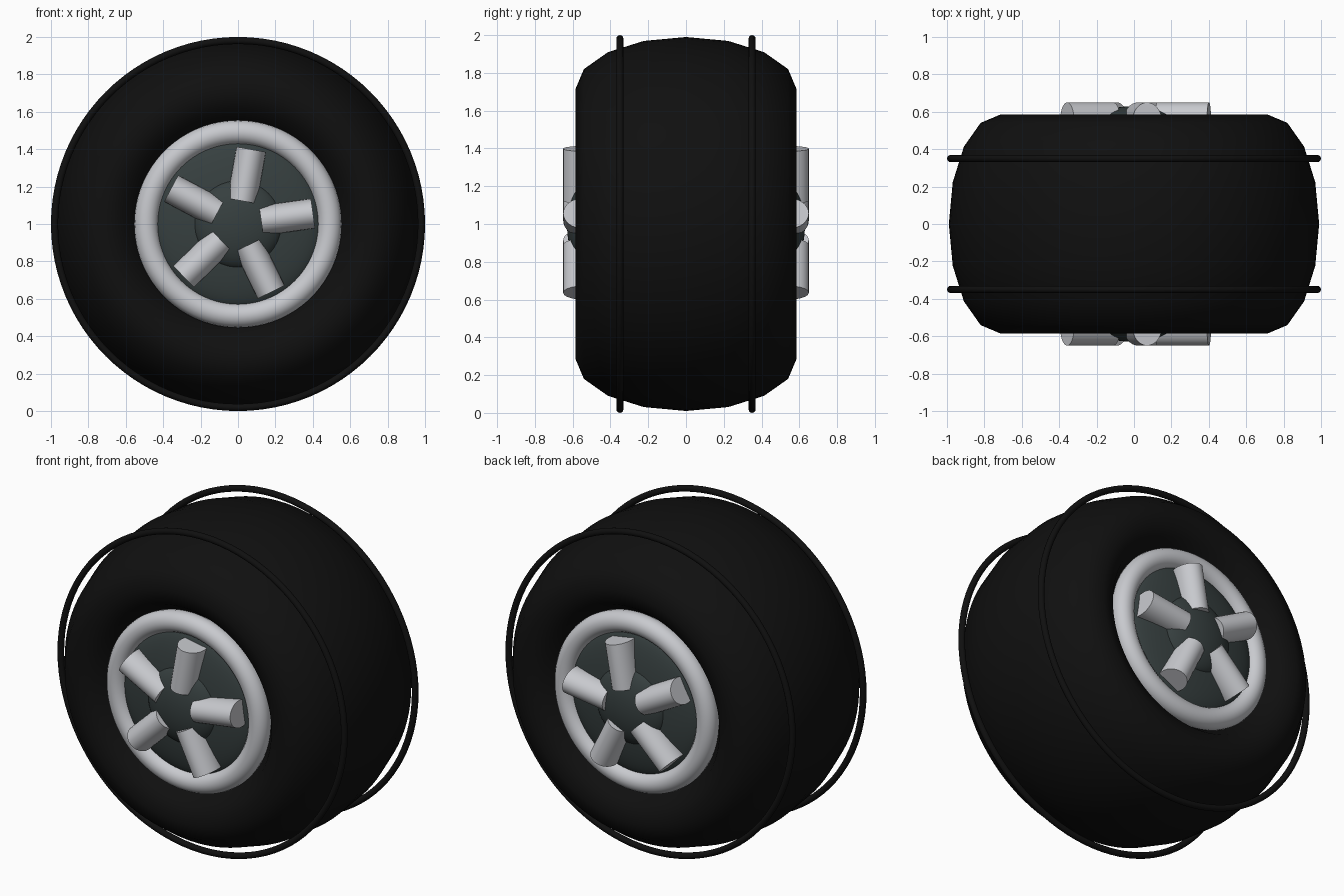
import bpy, bmesh, math
from mathutils import Matrix, Vector

if "Cube" in bpy.data.objects:
    bpy.data.objects.remove(bpy.data.objects["Cube"])

Z0 = 1.0  # axle height


def mat(name, col):
    m = bpy.data.materials.new(name)
    m.diffuse_color = (*col, 1)
    m.use_nodes = True
    m.node_tree.nodes["Principled BSDF"].inputs["Base Color"].default_value = m.diffuse_color
    return m


RUBBER = mat("black_rubber", (0.005, 0.005, 0.005))
SILVER = mat("silver", (0.58, 0.59, 0.62))
DARK = mat("dark_grey_green", (0.037, 0.05, 0.05))


def finish(bm, name, material, angle=50):
    bmesh.ops.recalc_face_normals(bm, faces=bm.faces)
    me = bpy.data.meshes.new(name)
    bm.to_mesh(me)
    bm.free()
    ob = bpy.data.objects.new(name, me)
    bpy.context.collection.objects.link(ob)
    me.materials.append(material)
    bpy.ops.object.select_all(action='DESELECT')
    ob.select_set(True)
    bpy.context.view_layer.objects.active = ob
    bpy.ops.object.shade_smooth_by_angle(angle=math.radians(angle))
    return ob


def ring(name, major, r_rad, r_y, y, material, segs=96, sides=16):
    """Ring around the axle (y axis) with an elliptical section."""
    bm = bmesh.new()
    rows = []
    for i in range(segs):
        a = 2 * math.pi * i / segs
        row = []
        for j in range(sides):
            t = 2 * math.pi * j / sides
            r = major + r_rad * math.cos(t)
            row.append(bm.verts.new((r * math.cos(a), y + r_y * math.sin(t), Z0 + r * math.sin(a))))
        rows.append(row)
    for i in range(segs):
        p, q = rows[i], rows[(i + 1) % segs]
        for j in range(sides):
            k = (j + 1) % sides
            bm.faces.new((p[j], p[k], q[k], q[j]))
    return finish(bm, name, material)


def dome(name, radius, depth, y, material):
    """Flattened sphere with its pole on the axle."""
    bm = bmesh.new()
    m = (Matrix.Translation((0, y, Z0)) @ Matrix.Diagonal((radius, depth, radius, 1))
         @ Matrix.Rotation(math.pi / 2, 4, 'X'))
    bmesh.ops.create_uvsphere(bm, u_segments=64, v_segments=32, radius=1, matrix=m)
    return finish(bm, name, material)


def spoke(name, angle, y, material):
    """Oval bar lying along a radius."""
    r0, r1 = 0.125, 0.405
    bm = bmesh.new()
    m = (Matrix.Translation((0, y, Z0)) @ Matrix.Rotation(-angle, 4, 'Y')
         @ Matrix.Translation(((r0 + r1) / 2, 0, 0)) @ Matrix.Diagonal((1, 0.1, 0.08, 1))
         @ Matrix.Rotation(math.pi / 2, 4, 'Y'))
    bmesh.ops.create_cone(bm, cap_ends=True, segments=32, radius1=1, radius2=1,
                          depth=r1 - r0, matrix=m)
    return finish(bm, name, material)


# Tyre body
ring("tire", 0.715, 0.275, 0.585, 0, RUBBER)

# Both sides are mirror images
for side, s in (("front", -1), ("back", 1)):
    ring(f"{side}_tread_band", 0.981, 0.019, 0.019, s * 0.35, RUBBER, sides=12)
    ring(f"{side}_rim", 0.49, 0.065, 0.065, s * 0.485, SILVER)
    dome(f"{side}_wheel_disc", 0.45, 0.09, s * 0.48, DARK)
    dome(f"{side}_hub", 0.24, 0.10, s * 0.53, DARK)
    for i in range(5):
        spoke(f"{side}_spoke_{i + 1}", math.radians(8 + 72 * i), s * 0.55, SILVER)
